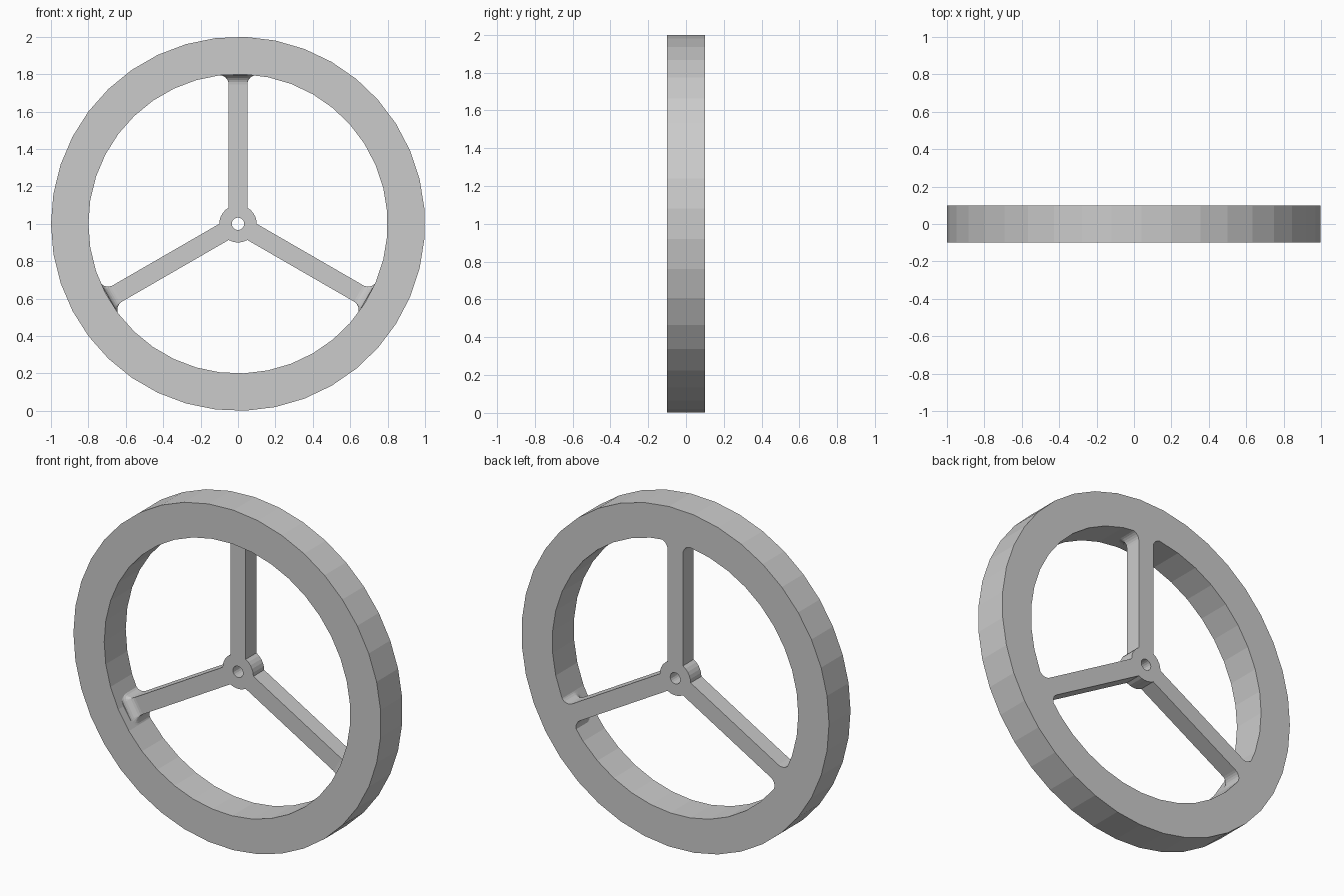
import bpy, bmesh, math
from mathutils import Matrix, Vector

if "Cube" in bpy.data.objects:
    bpy.data.objects.remove(bpy.data.objects["Cube"], do_unlink=True)

grey = bpy.data.materials.new("plain grey")
grey.use_nodes = True
grey.diffuse_color = (0.6, 0.6, 0.6, 1)
grey.node_tree.nodes["Principled BSDF"].inputs["Base Color"].default_value = (0.6, 0.6, 0.6, 1)

FRONT, BACK, WEB = -0.1, 0.1, 0.0   # rim front, rim back, spoke front
CENTRE = Vector((0, 0, 1))


def finish(name, bm):
    bmesh.ops.recalc_face_normals(bm, faces=bm.faces)
    mesh = bpy.data.meshes.new(name)
    bm.to_mesh(mesh)
    bm.free()
    mesh.materials.append(grey)
    ob = bpy.data.objects.new(name, mesh)
    bpy.context.collection.objects.link(ob)
    return ob


def loft(name, sections, closed=False, spin=0.0):
    """Skin a row of matching loops, capping the ends unless closed."""
    bm = bmesh.new()
    loops = [[bm.verts.new(p) for p in s] for s in sections]
    n = len(loops[0])
    pairs = list(zip(loops, loops[1:]))
    if closed:
        pairs.append((loops[-1], loops[0]))
    else:
        bm.faces.new(loops[0])
        bm.faces.new(loops[-1])
    for a, b in pairs:
        for i in range(n):
            j = (i + 1) % n
            bm.faces.new((a[i], a[j], b[j], b[i]))
    bmesh.ops.transform(bm, verts=bm.verts,
                        matrix=Matrix.Translation(CENTRE) @ Matrix.Rotation(spin, 4, 'Y'))
    return finish(name, bm)


def circle(radius, y, count):
    """Circle around the axle, with a corner pointing to -x."""
    return [(-radius * math.cos(k * math.tau / count), y,
             radius * math.sin(k * math.tau / count)) for k in range(count)]


def spoke_section(z, flare):
    """Spoke outline at height z; front corners round off as the flare grows."""
    half, steps = 0.05, 4
    right = [(half + flare * math.cos(a), WEB - flare * math.sin(a), z)
             for a in (i * math.pi / 2 / steps for i in range(steps + 1))]
    left = [(-x, y, z) for x, y, z in reversed(right)]
    return [(half + flare, BACK, z)] + right + left + [(-half - flare, BACK, z)]


def spoke(name, spin):
    sections = [spoke_section(0.05, 0)]
    for i in range(7):
        a = i / 6 * math.pi / 2
        sections.append(spoke_section(0.745 + 0.05 * math.sin(a), 0.05 * (1 - math.cos(a))))
    sections.append(spoke_section(0.84, 0.05))
    ob = loft(name, sections, spin=spin)
    # Merge the zero-flare corner points
    bm = bmesh.new()
    bm.from_mesh(ob.data)
    bmesh.ops.remove_doubles(bm, verts=bm.verts, dist=0.0001)
    bmesh.ops.recalc_face_normals(bm, faces=bm.faces)
    bm.to_mesh(ob.data)
    bm.free()
    return ob


def combine(target, other, operation):
    mod = target.modifiers.new(operation.lower(), 'BOOLEAN')
    mod.operation, mod.solver, mod.object = operation, 'EXACT', other
    bpy.context.view_layer.objects.active = target
    bpy.ops.object.modifier_apply(modifier=mod.name)
    bpy.data.objects.remove(other, do_unlink=True)


# Rim
SIDES = 39
wheel = loft("wheel", [circle(1.0, FRONT, SIDES), circle(1.0, BACK, SIDES),
                       circle(0.8, BACK, SIDES), circle(0.8, FRONT, SIDES)], closed=True)

# Hub and three flared spokes, flush with the back of the rim
hub = loft("hub", [circle(0.1, WEB, 30), circle(0.1, BACK, 30)])
for i in range(3):
    combine(hub, spoke("spoke", i * math.tau / 3), 'UNION')
combine(wheel, hub, 'UNION')

# Axle hole
combine(wheel, loft("axle_hole", [circle(0.033, -0.2, 18), circle(0.033, 0.2, 18)]), 'DIFFERENCE')
